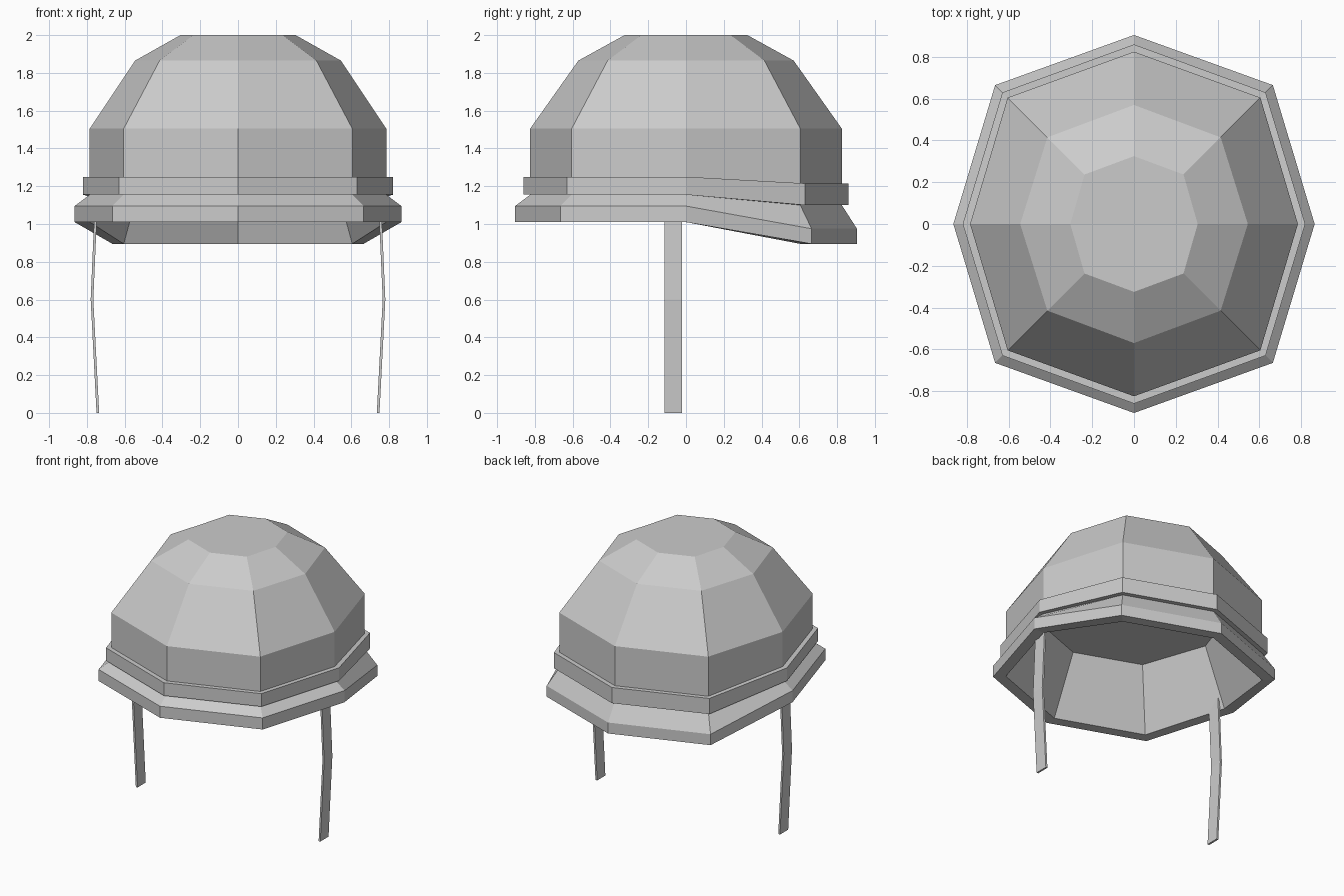
import bpy, bmesh

if "Cube" in bpy.data.objects:
    bpy.data.objects.remove(bpy.data.objects["Cube"])


def ring_points(side, end, diag, z, drop):
    """Eight-sided ring: points on the axes and diagonals, lowered at the back."""
    return [(side, 0, z), (diag, diag, z - drop), (0, end, z - drop), (-diag, diag, z - drop),
            (-side, 0, z), (-diag, -diag, z), (0, -end, z), (diag, -diag, z)]


def build(name, loops, caps=False, closed=False):
    """Skin a list of point loops with flat quads."""
    bm = bmesh.new()
    rows = [[bm.verts.new(p) for p in loop] for loop in loops]
    n = len(rows[0])
    pairs = list(zip(rows, rows[1:]))
    if closed:
        pairs.append((rows[-1], rows[0]))
    for a, b in pairs:
        for i in range(n):
            j = (i + 1) % n
            bm.faces.new((a[i], a[j], b[j], b[i]))
    if caps:
        bm.faces.new(rows[0])
        bm.faces.new(rows[-1])
    bmesh.ops.recalc_face_normals(bm, faces=bm.faces)
    mesh = bpy.data.meshes.new(name)
    bm.to_mesh(mesh)
    bm.free()
    obj = bpy.data.objects.new(name, mesh)
    bpy.context.collection.objects.link(obj)
    return obj


# Helmet shell: inner ceiling, inner wall, flared brim, outer dome, crown
# columns: side radius, front/back radius, diagonal, height, back drop
shell = [
    (0.62, 0.63, 0.46, 1.43, 0.0),
    (0.785, 0.825, 0.605, 1.01, 0.115),
    (0.865, 0.905, 0.665, 1.01, 0.115),
    (0.865, 0.905, 0.665, 1.095, 0.12),
    (0.785, 0.825, 0.605, 1.155, 0.055),
    (0.785, 0.825, 0.605, 1.505, 0.0),
    (0.545, 0.57, 0.415, 1.865, 0.0),
    (0.305, 0.325, 0.237, 2.0, 0.0),
]
build("helmet_shell", [ring_points(*r) for r in shell], caps=True)

# Raised band around the dome
band = [
    (0.78, 0.82, 0.60, 1.155, 0.055),
    (0.82, 0.86, 0.63, 1.155, 0.055),
    (0.82, 0.86, 0.63, 1.25, 0.035),
    (0.78, 0.82, 0.60, 1.25, 0.035),
]
build("band", [ring_points(*r) for r in band], closed=True)

# Hanging chin straps, slightly bent outwards
for name, s in (("strap_right", 1), ("strap_left", -1)):
    loops = []
    for x, z in ((0.742, 0.0), (0.773, 0.6), (0.75, 1.13)):
        a, b = s * (x - 0.007), s * (x + 0.007)
        loops.append([(a, -0.115, z), (b, -0.115, z), (b, -0.02, z), (a, -0.02, z)])
    build(name, loops, caps=True)
